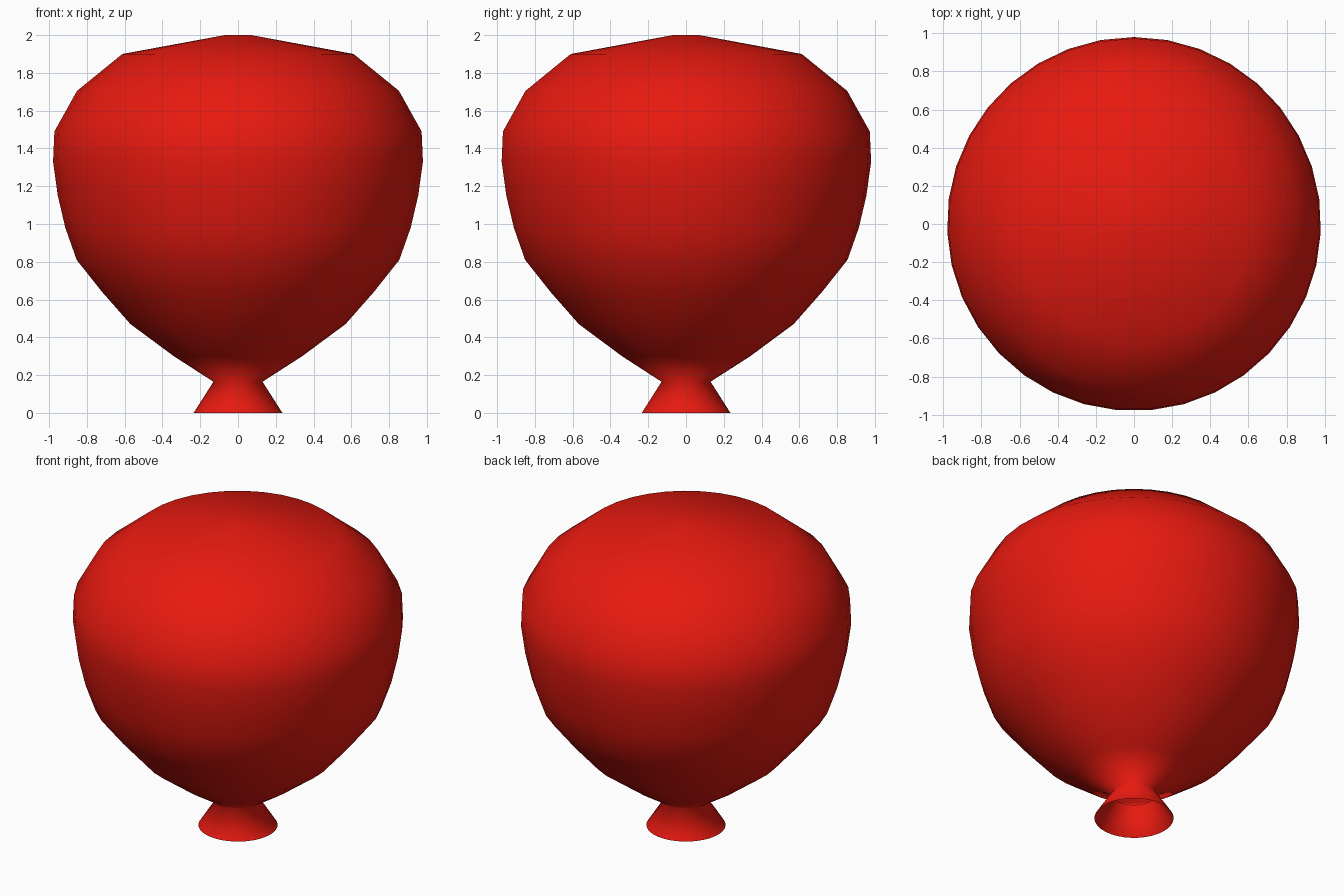
import bpy, bmesh, math

if "Cube" in bpy.data.objects:
    bpy.data.objects.remove(bpy.data.objects["Cube"])

SIDES = 35

# Radius and height up the balloon, from open mouth to crown
profile = [(0.235, 0.0), (0.13, 0.165), (0.34, 0.30), (0.57, 0.47),
           (0.72, 0.64), (0.855, 0.81), (0.915, 0.98), (0.955, 1.15),
           (0.98, 1.33), (0.973, 1.49), (0.853, 1.705), (0.613, 1.90), (0.07, 2.0)]

# Lathe the skin, leaving the mouth open
bm = bmesh.new()
rings = []
for r, z in profile:
    rings.append([bm.verts.new((r * math.sin(2 * math.pi * i / SIDES),
                                r * math.cos(2 * math.pi * i / SIDES), z))
                  for i in range(SIDES)])
for low, high in zip(rings, rings[1:]):
    for i in range(SIDES):
        j = (i + 1) % SIDES
        bm.faces.new((low[j], low[i], high[i], high[j]))

# Close the crown
bm.faces.new(rings[-1][::-1])
for f in bm.faces:
    f.smooth = True

mesh = bpy.data.meshes.new("balloon")
bm.to_mesh(mesh)
bm.free()
balloon = bpy.data.objects.new("balloon", mesh)
bpy.context.collection.objects.link(balloon)

# Red rubber
red = bpy.data.materials.new("red_rubber")
red.diffuse_color = (0.8, 0.01, 0.005, 1)
red.use_nodes = True
red.node_tree.nodes["Principled BSDF"].inputs["Base Color"].default_value = red.diffuse_color
mesh.materials.append(red)
